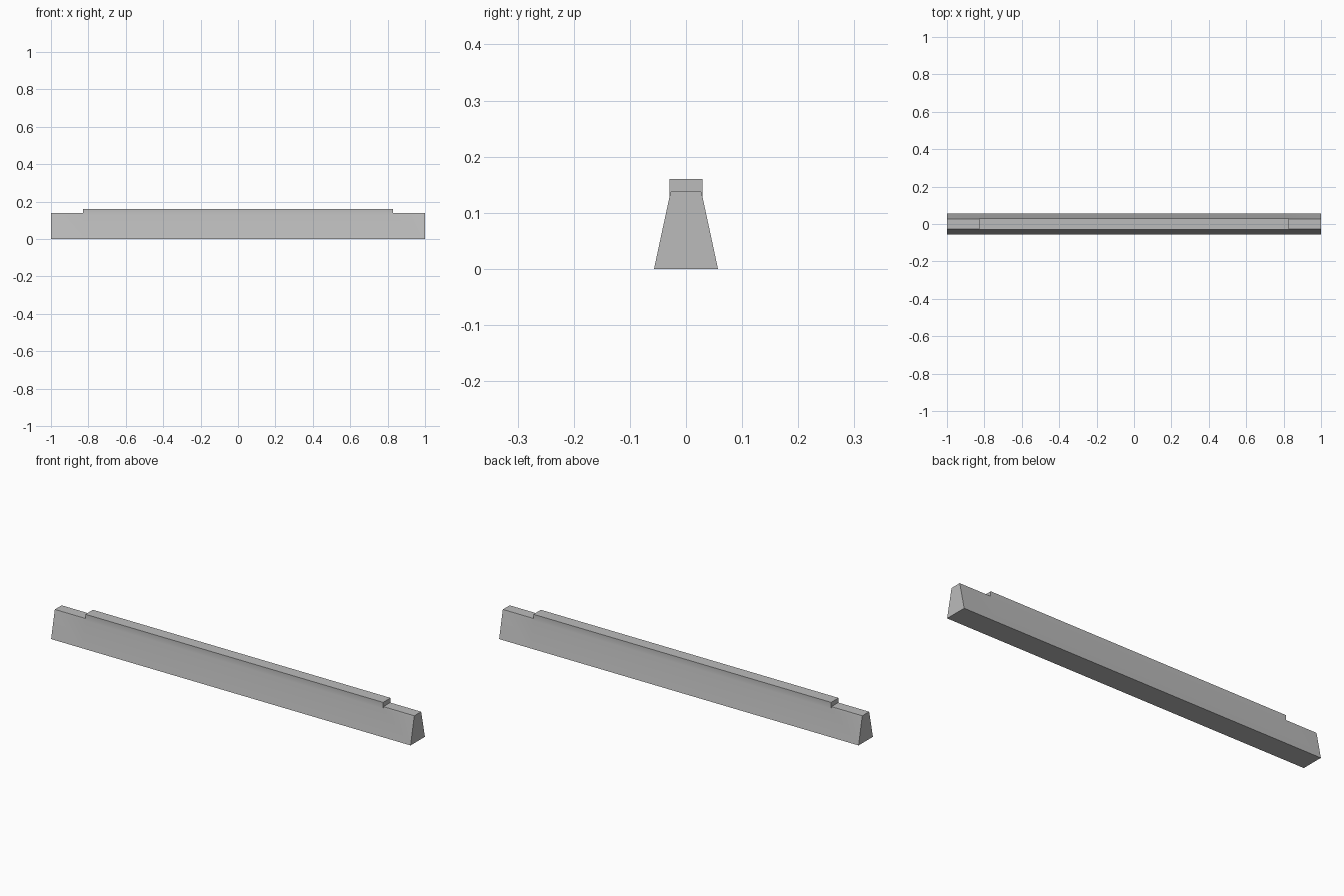
import bpy, bmesh, math

cube = bpy.data.objects.get("Cube")
if cube:
    bpy.data.objects.remove(cube)

# Single grey material
grey = bpy.data.materials.new("plain grey")
grey.use_nodes = True
colour = (0.5, 0.5, 0.5, 1)
grey.diffuse_color = colour
grey.node_tree.nodes["Principled BSDF"].inputs["Base Color"].default_value = colour


def profile(half_top, top):
    """Symmetric cross-section: sloping sides, then a narrow crown."""
    side = [(0.057, 0), (0.0295, 0.128), (half_top, top)]
    return side + [(-y, z) for y, z in reversed(side)]


low, high = profile(0.027, 0.1375), profile(0.0295, 0.16)
length, rib = 1.0, 0.828

# Loft the beam; rings sharing an x position form the step faces
stations = [(-length, low), (-rib, low), (-rib, high),
            (rib, high), (rib, low), (length, low)]
bm = bmesh.new()
rings = [[bm.verts.new((x, y, z)) for y, z in ring] for x, ring in stations]
for a, b in zip(rings, rings[1:]):
    for i in range(len(a)):
        j = (i + 1) % len(a)
        if (a[i].co - b[i].co).length + (a[j].co - b[j].co).length > 1e-6:
            bm.faces.new((a[i], a[j], b[j], b[i]))
bm.faces.new(rings[0])
bm.faces.new(rings[-1])
bmesh.ops.remove_doubles(bm, verts=bm.verts, dist=1e-5)
bmesh.ops.recalc_face_normals(bm, faces=bm.faces)

mesh = bpy.data.meshes.new("ridged_beam")
bm.to_mesh(mesh)
bm.free()
mesh.materials.append(grey)
beam = bpy.data.objects.new("ridged_beam", mesh)
bpy.context.collection.objects.link(beam)

# Soften the gentle bend below the ridge, keep the other edges sharp
bpy.context.view_layer.objects.active = beam
beam.select_set(True)
bpy.ops.object.shade_smooth_by_angle(angle=math.radians(30))
